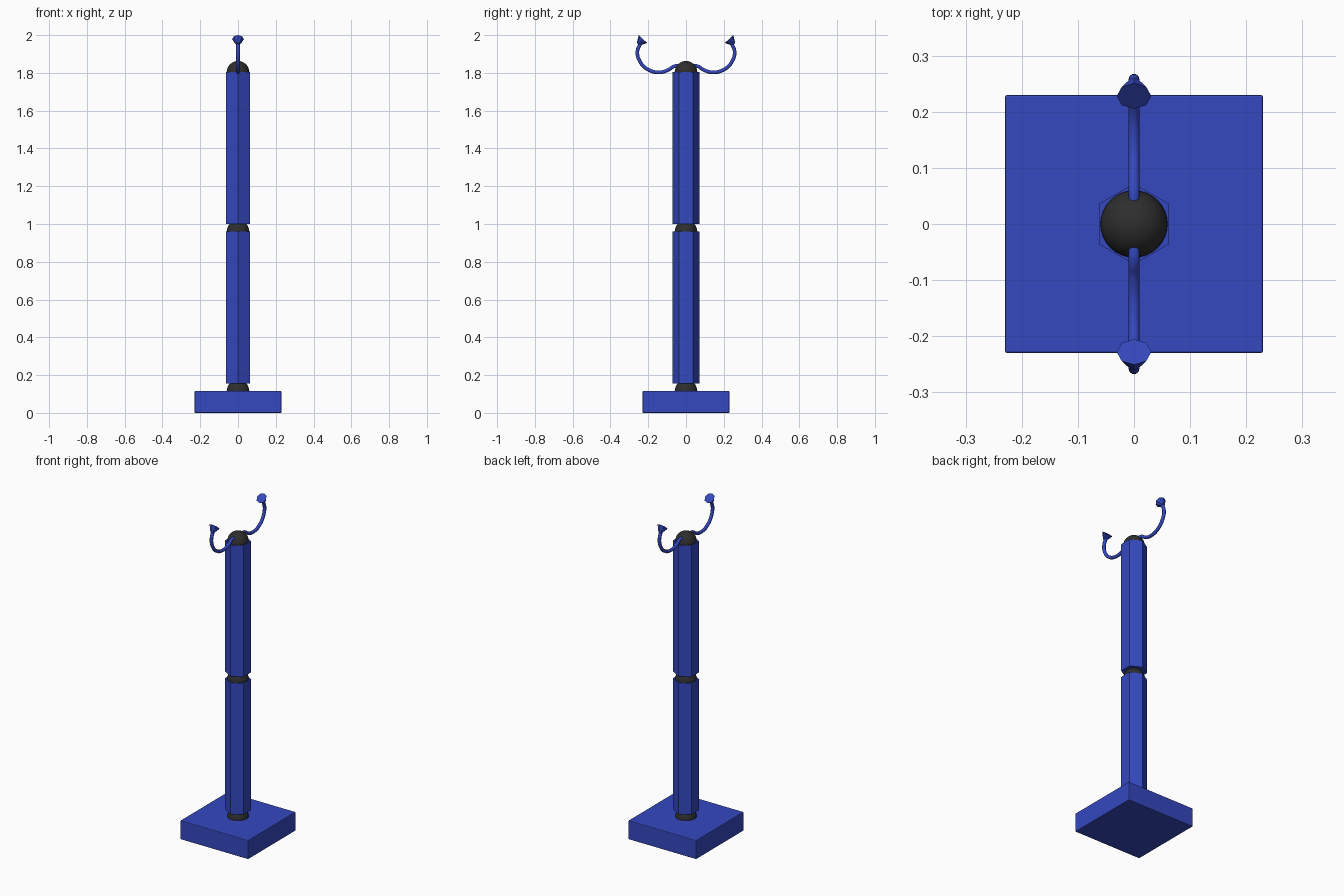
import bpy
from mathutils import Vector

if "Cube" in bpy.data.objects:
    bpy.data.objects.remove(bpy.data.objects["Cube"])


def material(name, color):
    m = bpy.data.materials.new(name)
    m.diffuse_color = color
    m.use_nodes = True
    m.node_tree.nodes["Principled BSDF"].inputs["Base Color"].default_value = m.diffuse_color
    return m


BLUE = material("blue", (0.035, 0.065, 0.52, 1))
DARK = material("dark", (0.027, 0.027, 0.027, 1))


def finish(name, mat, smooth=False):
    ob = bpy.context.object
    ob.name = name
    ob.data.materials.append(mat)
    if smooth:
        bpy.ops.object.shade_smooth()
    return ob


# Square base slab with a tiny softened edge
bpy.ops.mesh.primitive_cube_add(size=1, location=(0, 0, 0.058))
base = finish("base", BLUE)
base.scale = (0.46, 0.46, 0.116)
bpy.ops.object.transform_apply(location=False, rotation=False, scale=True)
bevel = base.modifiers.new("soft_edge", "BEVEL")
bevel.width = 0.004
bevel.segments = 2

# Two hexagonal pole sections, corners on the y axis
for name, low in (("lower_pole", 0.155), ("upper_pole", 1.0)):
    bpy.ops.mesh.primitive_cylinder_add(vertices=6, radius=0.072, depth=0.805,
                                        location=(0, 0, low + 0.4025))
    finish(name, BLUE)

# Ball joints under, between and on top of the poles
for name, z in (("bottom_ball", 0.115), ("middle_ball", 0.959), ("top_ball", 1.803)):
    bpy.ops.mesh.primitive_uv_sphere_add(segments=32, ring_count=16, radius=0.06,
                                         location=(0, 0, z))
    finish(name, DARK, True)

# Curved hooks with flared eight-sided ends, one on each side
PATH = [(0.03, 1.836), (0.062, 1.835), (0.095, 1.815), (0.143, 1.803), (0.207, 1.821),
        (0.248, 1.868), (0.257, 1.916), (0.240, 1.958)]

for side, s in (("back", 1), ("front", -1)):
    curve = bpy.data.curves.new(side + "_hook", "CURVE")
    curve.dimensions = "3D"
    curve.bevel_depth = 0.010
    curve.bevel_resolution = 3
    curve.resolution_u = 6
    curve.use_fill_caps = True
    spline = curve.splines.new("BEZIER")
    spline.bezier_points.add(len(PATH) - 1)
    for p, (y, z) in zip(spline.bezier_points, PATH):
        p.co = (0, s * y, z)
        p.handle_left_type = p.handle_right_type = "AUTO"
    hook = bpy.data.objects.new(side + "_hook", curve)
    bpy.context.collection.objects.link(hook)
    curve.materials.append(BLUE)

    # flared end, facing up and inward
    a, b = Vector((0, s * 0.253, 1.952)), Vector((0, s * 0.228, 1.979))
    axis = b - a
    bpy.ops.mesh.primitive_cone_add(vertices=8, radius1=0.010, radius2=0.031,
                                    depth=axis.length, location=(a + b) / 2,
                                    rotation=axis.to_track_quat("Z", "Y").to_euler())
    finish(side + "_hook_end", BLUE)
